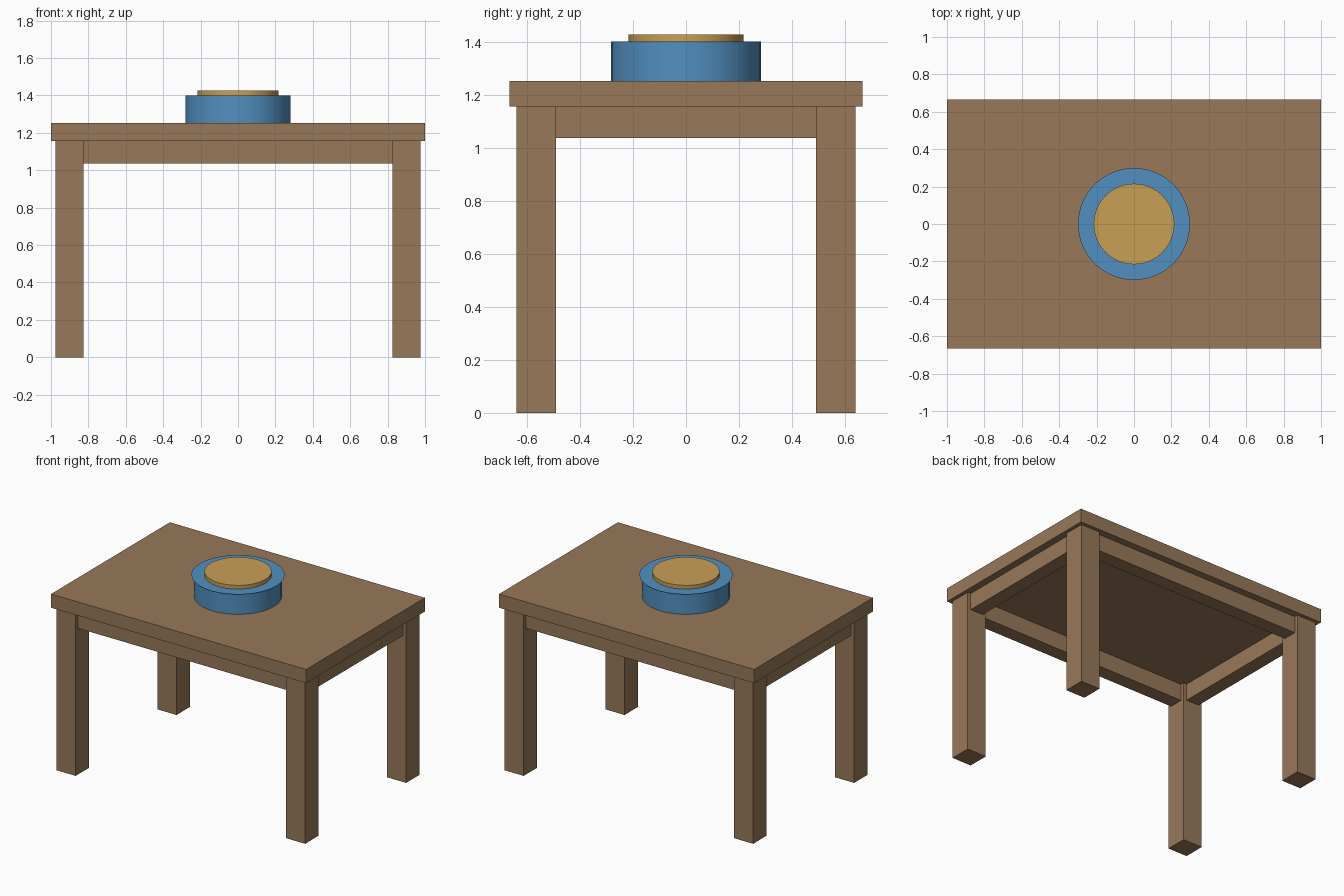
import bpy, bmesh
from math import radians

cube = bpy.data.objects.get("Cube")
if cube:
    bpy.data.objects.remove(cube, do_unlink=True)


def material(name, rgb):
    mat = bpy.data.materials.new(name)
    mat.use_nodes = True
    colour = (*rgb, 1)
    mat.diffuse_color = colour
    mat.node_tree.nodes["Principled BSDF"].inputs["Base Color"].default_value = colour
    return mat


WOOD = material("brown wood", (0.31, 0.19, 0.10))
BLUE = material("blue", (0.085, 0.28, 0.53))
GOLD = material("gold", (0.58, 0.35, 0.09))
SIDES = 32


def box(name, low, high, mat=WOOD):
    """Box between two opposite corners."""
    centre = [(a + b) / 2 for a, b in zip(low, high)]
    bpy.ops.mesh.primitive_cube_add(size=1, location=centre)
    obj = bpy.context.object
    obj.name = name
    obj.scale = [b - a for a, b in zip(low, high)]
    bpy.ops.object.transform_apply(location=False, rotation=False, scale=True)
    obj.data.materials.append(mat)


def disc(name, radius, bottom, top, mat):
    """Upright cylinder with smooth sides and sharp rims."""
    bpy.ops.mesh.primitive_cylinder_add(vertices=SIDES, radius=radius, depth=top - bottom,
                                        location=(0, 0, (top + bottom) / 2))
    obj = bpy.context.object
    obj.name = name
    obj.data.materials.append(mat)
    bpy.ops.object.shade_smooth_by_angle(angle=radians(30))


def flat_ring(name, inner, outer, z, mat):
    """Thin flat ring facing up."""
    bm = bmesh.new()
    loops = [bmesh.ops.create_circle(bm, segments=SIDES, radius=r)["verts"]
             for r in (inner, outer)]
    for i in range(SIDES):
        j = (i + 1) % SIDES
        face = bm.faces.new((loops[0][i], loops[1][i], loops[1][j], loops[0][j]))
        face.normal_update()
        if face.normal.z < 0:
            face.normal_flip()
    mesh = bpy.data.meshes.new(name)
    bm.to_mesh(mesh)
    bm.free()
    mesh.materials.append(mat)
    obj = bpy.data.objects.new(name, mesh)
    obj.location.z = z
    bpy.context.collection.objects.link(obj)


# Table top
TOP_Z, UNDER_Z, APRON_Z = 1.252, 1.155, 1.037
box("table_top", (-1, -0.665, UNDER_Z), (1, 0.665, TOP_Z))

# Legs, and the rails set back between them
LEG_X, LEG_Y, HALF_LEG, HALF_RAIL = 0.90, 0.565, 0.075, 0.05
for sx, side in ((-1, "right"), (1, "left")):
    for sy, end in ((-1, "front"), (1, "back")):
        x, y = sx * LEG_X, sy * LEG_Y
        box(f"{end}_{side}_leg", (x - HALF_LEG, y - HALF_LEG, 0),
            (x + HALF_LEG, y + HALF_LEG, UNDER_Z))

for s, end, side in ((-1, "front", "right"), (1, "back", "left")):
    x, y = s * LEG_X, s * LEG_Y
    reach_x, reach_y = LEG_X - HALF_LEG, LEG_Y - HALF_LEG
    box(f"{end}_rail", (-reach_x, y - HALF_RAIL, APRON_Z), (reach_x, y + HALF_RAIL, UNDER_Z))
    box(f"{side}_rail", (x - HALF_RAIL, -reach_y, APRON_Z), (x + HALF_RAIL, reach_y, UNDER_Z))

# Round dish with its flat rim and filling
disc("dish_body", 0.282, TOP_Z, 1.40, BLUE)
flat_ring("dish_rim", 0.23, 0.30, 1.402, BLUE)
disc("dish_filling", 0.216, 1.40, 1.427, GOLD)
